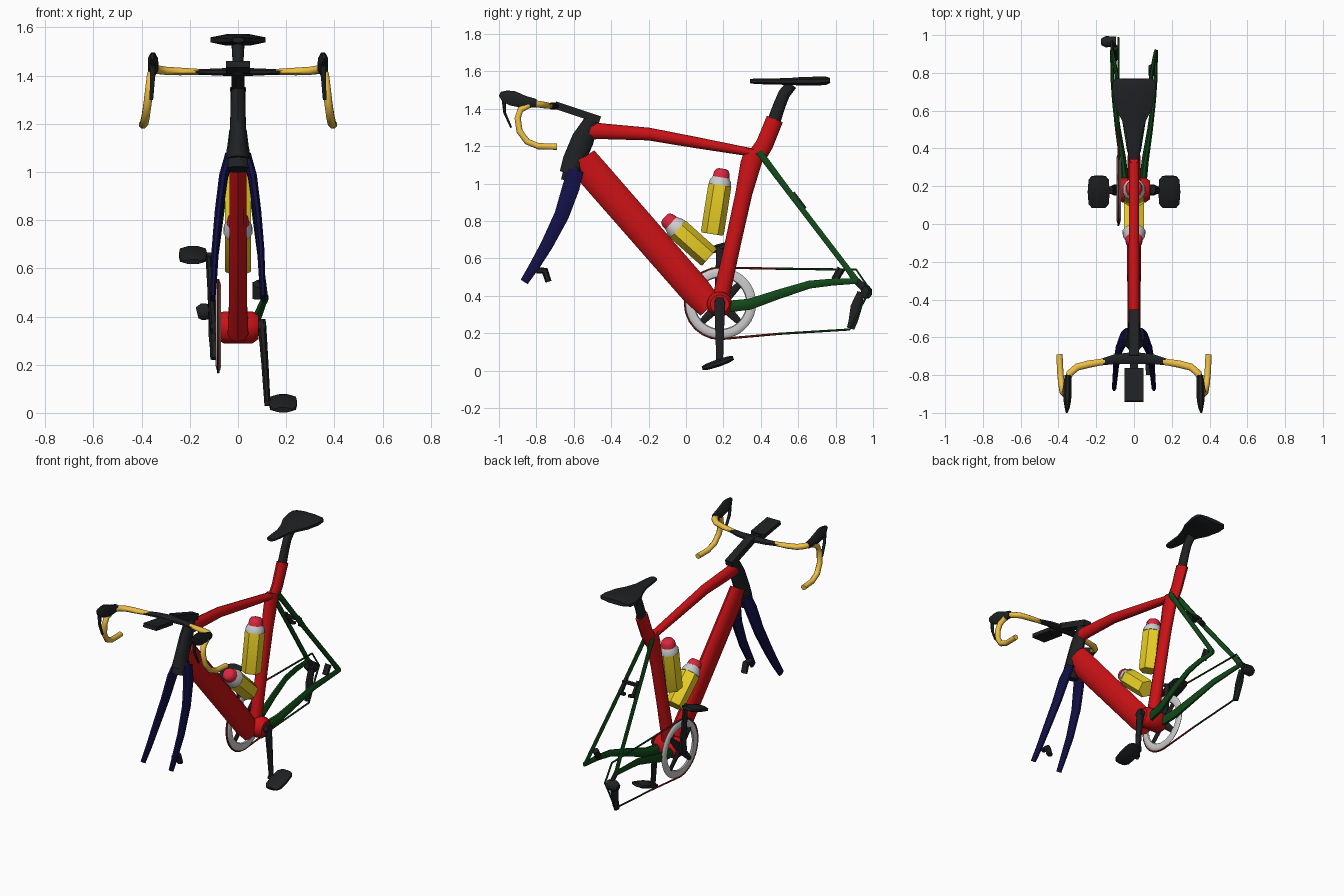
import bpy, bmesh, math
from mathutils import Vector

COLOURS = {
    "red": (0.6, 0.006, 0.008), "yellow": (0.85, 0.65, 0.02), "gold": (0.85, 0.52, 0.06),
    "navy": (0.006, 0.005, 0.06), "green": (0.006, 0.065, 0.01), "black": (0.014, 0.015, 0.017),
    "white": (0.75, 0.75, 0.75), "dark_red": (0.2, 0.02, 0.01), "crimson": (0.7, 0.02, 0.05),
}
MATS = {}
for key, rgb in COLOURS.items():
    MATS[key] = bpy.data.materials.new(key)
    MATS[key].diffuse_color = (*rgb, 1)

X, Z = Vector((1, 0, 0)), Vector((0, 0, 1))


def finish(name, bm, colour, mirror=False, angle=35):
    bmesh.ops.recalc_face_normals(bm, faces=bm.faces)
    me = bpy.data.meshes.new(name)
    bm.to_mesh(me)
    bm.free()
    for p in me.polygons:
        p.use_smooth = True
    me.set_sharp_from_angle(angle=math.radians(angle))
    me.materials.append(MATS[colour])
    ob = bpy.data.objects.new(name, me)
    bpy.context.collection.objects.link(ob)
    if mirror:
        ob.modifiers.new("Mirror", 'MIRROR')
    return ob


def sweep(name, stations, colour, mirror=False, ref=X, sides=10, angle=50):
    """Loft ellipses along stations (x, y, z, half width along ref, half depth)."""
    bm = bmesh.new()
    pts = [Vector(s[:3]) for s in stations]
    rings = []
    for i, s in enumerate(stations):
        t = (pts[min(i + 1, len(pts) - 1)] - pts[max(i - 1, 0)]).normalized()
        u = (ref - t * ref.dot(t)).normalized()
        v = t.cross(u)
        ring = []
        for k in range(sides):
            a = 2 * math.pi * (k + 0.5) / sides
            ring.append(bm.verts.new(pts[i] + u * (s[3] * math.cos(a)) + v * (s[4] * math.sin(a))))
        rings.append(ring)
    for r, q in zip(rings, rings[1:]):
        for k in range(sides):
            j = (k + 1) % sides
            bm.faces.new((r[k], r[j], q[j], q[k]))
    bm.faces.new(rings[0])
    bm.faces.new(rings[-1])
    return finish(name, bm, colour, mirror, angle)


def box(name, a, b, w, d, colour, mirror=False, ref=X):
    """Square bar from a to b."""
    k = math.sqrt(2)
    return sweep(name, [(*a, w * k, d * k), (*b, w * k, d * k)], colour, mirror, ref, 4)


# Frame tubes
sweep("down_tube", [(0, -0.55, 1.14, .036, .07), (0, -0.5, 1.06, .036, .085), (0, 0.05, .43, .04, .083),
                    (0, .13, .34, .045, .07)], "red")
sweep("top_tube", [(0, -.54, 1.285, .03, .05), (0, -.45, 1.28, .03, .042), (0, -.2, 1.265, .03, .034),
                   (0, .05, 1.22, .028, .03), (0, .36, 1.165, .028, .022)], "red")
sweep("seat_tube", [(0, .18, .36, .04, .045), (0, .255, .70, .035, .043), (0, .31, .95, .035, .045),
                    (0, .345, 1.1, .035, .055), (0, .37, 1.18, .03, .055)], "red")
sweep("seat_mast", [(0, .375, 1.14, .03, .05), (0, .42, 1.21, .03, .047), (0, .475, 1.345, .034, .046)], "red")
sweep("head_tube", [(0, -.505, 1.345, .03, .035), (0, -.55, 1.24, .033, .06), (0, -.6, 1.12, .038, .06),
                    (0, -.625, 1.05, .05, .052)], "black")
sweep("bottom_bracket", [(-.085, .18, .355, .05, .05), (-.06, .18, .355, .068, .068),
                         (.06, .18, .355, .068, .068), (.085, .18, .355, .05, .05)], "red", ref=Z, sides=16)

# Rear stays and dropouts
sweep("seat_stay", [(.025, .39, 1.17, .012, .02), (.06, .6, .89, .011, .016), (.105, .86, .55, .011, .016),
                    (.115, .91, .48, .01, .02)], "green", True, sides=8)
sweep("chain_stay", [(.045, .2, .34, .022, .034), (.06, .34, .355, .02, .032), (.085, .5, .41, .016, .027),
                     (.105, .66, .46, .013, .023), (.115, .78, .473, .011, .02), (.117, .92, .48, .01, .016)],
      "green", True, sides=8)

# Stay bridge and small rear bracket
box("stay_bridge", (-.06, .585, .93), (.06, .585, .93), .008, .012, "black", ref=Z)
box("stay_bracket", (.045, .57, .95), (.045, .635, .865), .008, .012, "black", True)
box("rear_bracket_bar", (-.04, .63, .87), (-.015, .63, .87), .008, .01, "black", True, ref=Z)

# Fork
sweep("fork_crown", [(0, -.60, 1.09, .05, .05), (0, -.625, 1.01, .055, .045)], "black")
sweep("fork_leg", [(.035, -.59, 1.07, .02, .045), (.06, -.615, .98, .02, .05), (.08, -.665, .83, .018, .043),
                   (.095, -.745, .67, .016, .036), (.1, -.81, .56, .014, .03), (.105, -.865, .475, .012, .024)],
      "navy", True, sides=8)
sweep("front_brake", [(.08, -.80, .535, .018, .016), (.08, -.755, .535, .022, .02),
                      (.08, -.735, .475, .022, .017)], "black", sides=6)
sweep("rear_brake", [(.095, .83, .545, .02, .022), (.095, .795, .485, .02, .02)], "black", sides=6)

# Seat and post
sweep("seat_post", [(0, .465, 1.32, .026, .036), (0, .5, 1.42, .025, .033), (0, .525, 1.48, .025, .032),
                    (0, .565, 1.53, .028, .03)], "black")
sweep("seat", [(0, .342, 1.548, .026, .012), (0, .37, 1.547, .032, .016), (0, .48, 1.546, .045, .018),
               (0, .55, 1.546, .07, .02), (0, .61, 1.547, .102, .024), (0, .70, 1.548, .124, .026),
               (0, .75, 1.55, .122, .024), (0, .77, 1.552, .105, .015)], "black", sides=8)

# Stem, bars, computer
box("stem", (0, -.46, 1.34), (0, -.70, 1.42), .027, .02, "black")
sweep("bar_centre", [(-.19, -.735, 1.415, .012, .017), (-.1, -.715, 1.415, .015, .028), (0, -.71, 1.415, .02, .035),
                     (.1, -.715, 1.415, .015, .028), (.19, -.735, 1.415, .012, .017)], "black", ref=Z, sides=8)
sweep("bar_top", [(.15, -.727, 1.415, .013, .018), (.24, -.742, 1.417, .017, .021), (.3, -.757, 1.42, .018, .021),
                  (.34, -.79, 1.425, .019, .02), (.355, -.84, 1.43, .018, .018)], "gold", True, ref=Z, sides=8)
sweep("bar_drop", [(.355, -.84, 1.42, .018, .018), (.362, -.885, 1.395, .018, .018), (.368, -.9, 1.35, .018, .018),
                   (.376, -.89, 1.28, .018, .018), (.384, -.85, 1.225, .018, .018), (.39, -.79, 1.2, .018, .018),
                   (.395, -.69, 1.197, .018, .018)], "gold", True, sides=8)
sweep("hood", [(.35, -.80, 1.43, .018, .024), (.352, -.86, 1.435, .024, .036), (.353, -.93, 1.457, .022, .044),
               (.354, -.97, 1.467, .014, .034), (.356, -.995, 1.48, .006, .014)], "black", True, sides=8)
sweep("brake_lever", [(.354, -.975, 1.46, .012, .012), (.355, -.97, 1.38, .011, .007),
                      (.36, -.935, 1.30, .009, .005)], "black", True, sides=6)
box("computer", (0, -.765, 1.42), (0, -.94, 1.447), .05, .013, "black")
box("computer_mount", (0, -.70, 1.415), (0, -.80, 1.415), .02, .008, "black")

# Pencil-like bottles
def bottle(name, base, tip, body):
    a, b = Vector(base), Vector(tip)
    d = (b - a).normalized()
    n = (b - a).length

    def st(h, r):
        return (*(a + d * h), r, r)
    sweep(name + "_body", [st(0, .057), st(.01, .062), st(body, .062)], "yellow", sides=6, angle=30)
    sweep(name + "_neck", [st(body, .062), st(body + .02, .06), st(n - .045, .045)], "white", sides=12)
    sweep(name + "_cap", [st(n - .047, .047), st(n - .02, .043), st(n - .005, .033), st(n, .018)],
          "crimson", sides=12)


bottle("rear_bottle", (0, .14, .73), (0, .195, 1.08), .265)
bottle("front_bottle", (0, .125, .605), (0, -.115, .82), .225)

# Chainring: flat bevelled ring with four spider arms
CY, CZ = .185, .36
bm = bmesh.new()
profile = [(-.081, .190), (-.088, .183), (-.093, .165), (-.088, .142), (-.081, .137), (-.074, .142),
           (-.070, .165), (-.074, .183)]
N = 36
rows = []
for i in range(N):
    a = 2 * math.pi * i / N
    rows.append([bm.verts.new((px, CY + r * math.cos(a), CZ + r * math.sin(a))) for px, r in profile])
for i in range(N):
    p, q = rows[i], rows[(i + 1) % N]
    for k in range(len(profile)):
        j = (k + 1) % len(profile)
        bm.faces.new((p[k], p[j], q[j], q[k]))
finish("chainring", bm, "white")
for i in range(4):
    a = math.radians(45 + 90 * i)
    sweep(f"spider_arm_{i + 1}", [(-.085, CY + r * math.cos(a), CZ + r * math.sin(a), .01, w)
                                  for r, w in ((.02, .028), (.15, .016))], "black", sides=6)

# Chain
arc = [(CY + .191 * math.cos(a), CZ + .191 * math.sin(a))
       for a in (math.radians(270 - 15 * i) for i in range(13))]
front_run = [(.5, .197)] + arc + [(.5, .545)]
rear_run = [(.5, .545), (.91, .54), (.985, .43), (.95, .37), (.875, .22), (.5, .197)]
for name, run, col in (("chain_front", front_run, "dark_red"), ("chain_rear", rear_run, "green")):
    sweep(name, [(-.083, y, z, .006, .006) for y, z in run], col, sides=6)

# Rear derailleur
sweep("derailleur_body", [(-.095, .965, .42, .032, .03), (-.15, .965, .42, .038, .032),
                          (-.17, .965, .415, .025, .02)], "black", ref=Z, sides=8)
sweep("derailleur_hanger", [(-.115, .90, .49, .012, .018), (-.115, .965, .43, .012, .022)], "black", sides=6)
sweep("derailleur_cage", [(-.105, .935, .42, .02, .02), (-.105, .91, .34, .02, .033), (-.1, .895, .27, .018, .027),
                          (-.1, .88, .225, .016, .022)], "black", sides=8)

# Cranks and pedals
for side, s, z_end in (("left", -1, .655), ("right", 1, .04)):
    up = 1 if z_end > CZ else -1
    sweep(f"{side}_crank", [(s * .1, .18, CZ - up * .03, .015, .022), (s * .1, .18, CZ, .019, .031),
                            (s * .112, .18, (CZ + z_end) / 2, .016, .025),
                            (s * .122, .18, z_end, .014, .019)], "black", sides=8)
    sweep(f"{side}_crank_hub", [(s * .07, .18, CZ, .03, .03), (s * .115, .18, CZ, .028, .028)],
          "black", ref=Z, sides=12)
    sweep(f"{side}_pedal_axle", [(s * .11, .17, z_end, .012, .012), (s * .16, .17, z_end, .012, .012)],
          "black", ref=Z, sides=8)
    tilt = .028
    sweep(f"{side}_pedal", [(s * .187, .17 + f * .083, z_end + f * tilt, w, h) for f, w, h in
                            ((-1, .04, .011), (-.75, .058, .018), (0, .063, .022), (.75, .058, .018),
                             (1, .04, .011))], "black", sides=8, angle=30)
